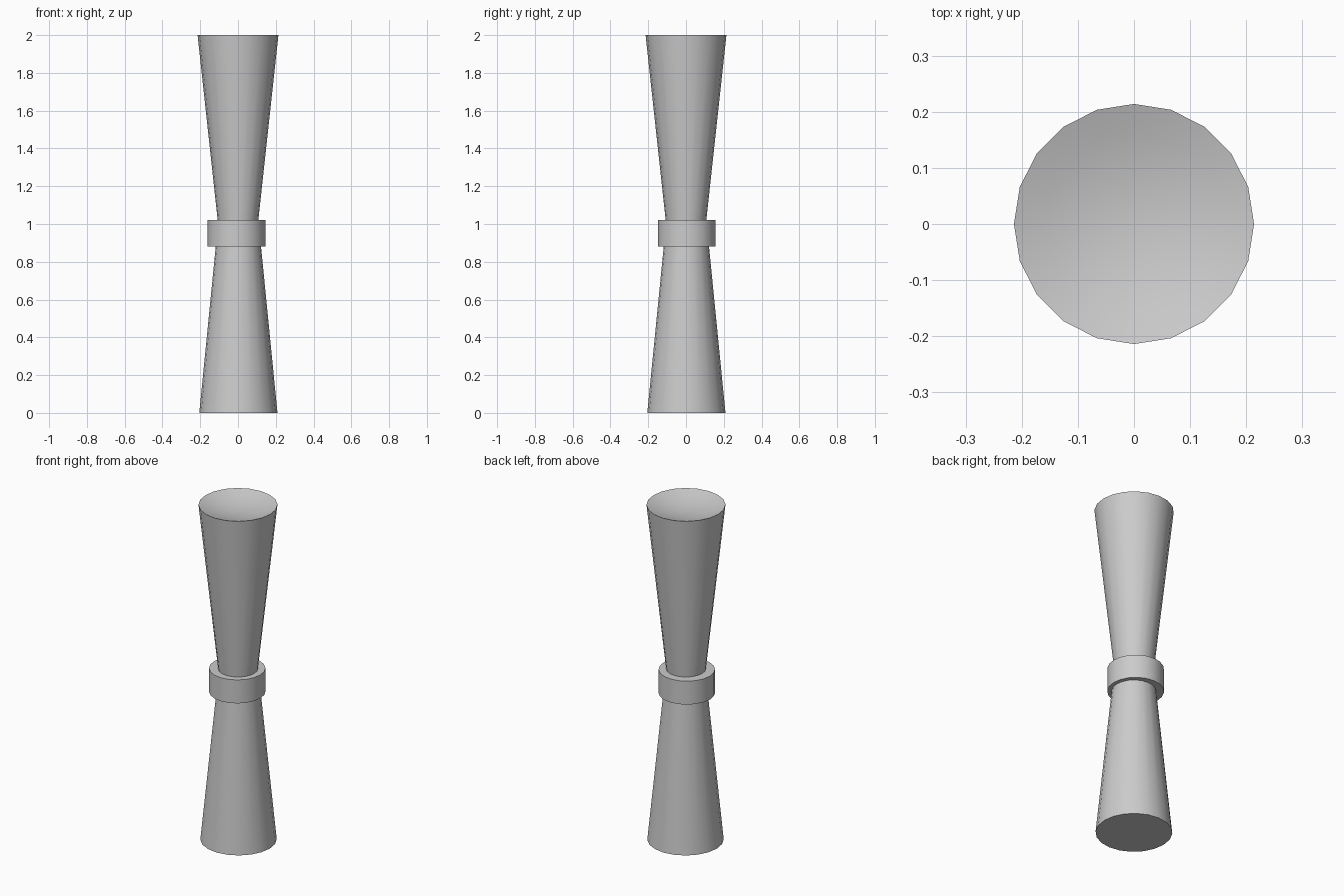
import bpy, bmesh, math

if "Cube" in bpy.data.objects:
    bpy.data.objects.remove(bpy.data.objects["Cube"])


def lathe(name, profile, sides, centre=(0, 0)):
    """Revolve an (r, z) profile about the vertical axis; r = 0 makes a pole."""
    bm = bmesh.new()
    rings = []
    for r, z in profile:
        n = 1 if r == 0 else sides
        rings.append([bm.verts.new((r * math.cos(math.tau * i / sides),
                                    r * math.sin(math.tau * i / sides), z))
                      for i in range(n)])
    for a, b in zip(rings, rings[1:]):
        for i in range(sides):
            j = (i + 1) % sides
            quad = [a[i % len(a)], a[j % len(a)], b[j % len(b)], b[i % len(b)]]
            bm.faces.new(list(dict.fromkeys(quad)))
    bmesh.ops.recalc_face_normals(bm, faces=bm.faces)
    mesh = bpy.data.meshes.new(name)
    bm.to_mesh(mesh)
    bm.free()
    obj = bpy.data.objects.new(name, mesh)
    obj.location = (*centre, 0)
    bpy.context.collection.objects.link(obj)
    bpy.context.view_layer.objects.active = obj
    obj.select_set(True)
    bpy.ops.object.shade_smooth_by_angle(angle=math.radians(35))
    obj.select_set(False)
    return obj


SIDES = 20

# Upper cup, with a shallow dished mouth
R, DEPTH = 0.214, 0.04
dish = [(R * t, 2 - DEPTH * (1 - t * t)) for t in (0.75, 0.5, 0.25, 0)]
lathe("upper_cup", [(0, 0.95), (0.1, 0.95), (R, 2.0)] + dish, SIDES)

# Lower cup, closed by its base
lathe("lower_cup", [(0, 0), (0.207, 0), (0.113, 0.95), (0, 0.95)], SIDES, (0.002, 0.002))

# Collar around the waist
lathe("waist_collar", [(0.1, 0.88), (0.153, 0.88), (0.153, 1.02), (0.09, 1.02), (0.1, 0.88)],
      SIDES, (-0.008, 0.004))
